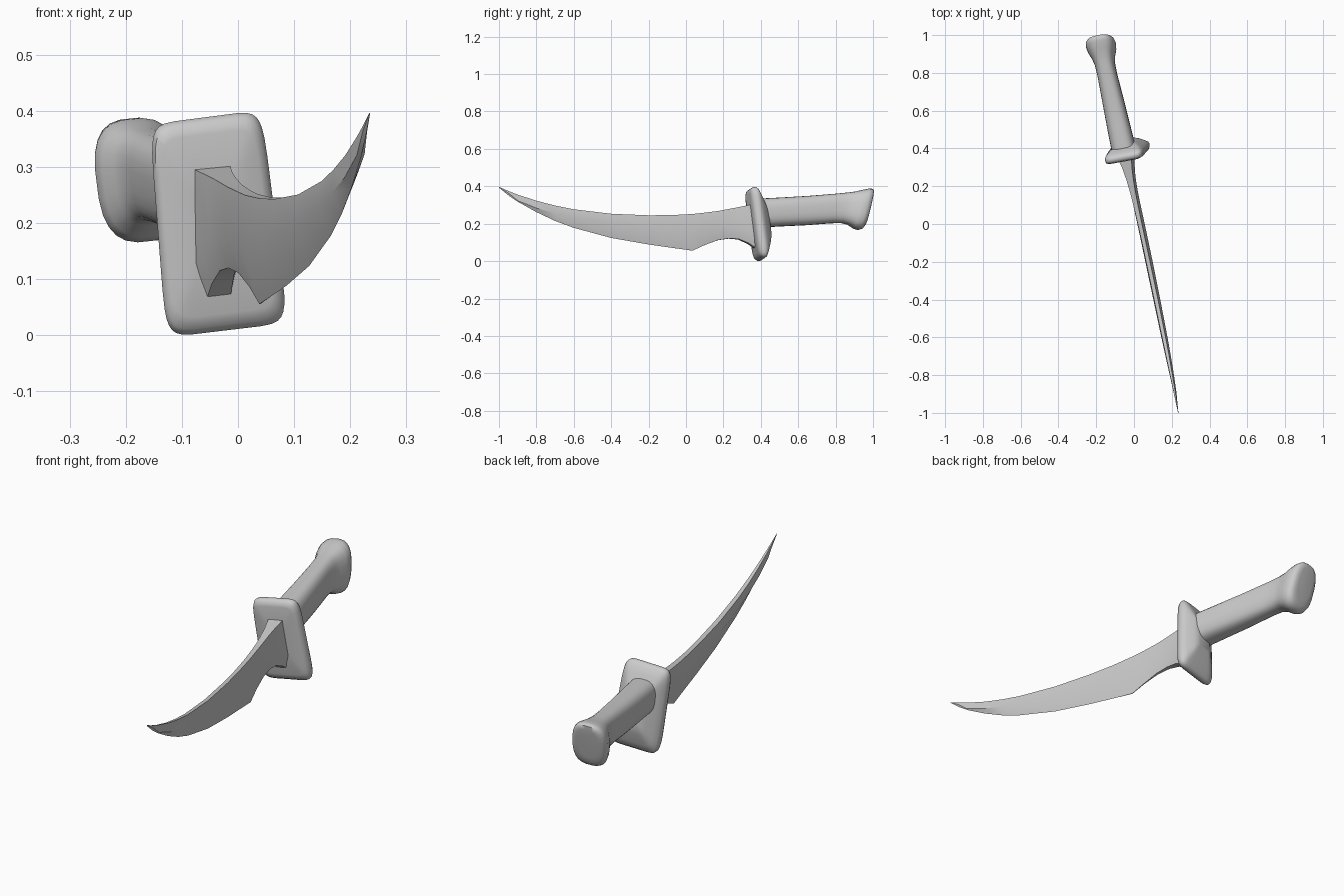
import bpy, bmesh, math
from mathutils import Vector

if "Cube" in bpy.data.objects:
    bpy.data.objects.remove(bpy.data.objects["Cube"])

steel = bpy.data.materials.new("grey")
steel.diffuse_color = (0.6, 0.6, 0.6, 1)
steel.use_nodes = True
steel.node_tree.nodes["Principled BSDF"].inputs["Base Color"].default_value = steel.diffuse_color


def place(y, z, t):
    """Side-profile point (y, z) with sideways offset t, in the tilted knife frame."""
    return Vector((0.035 - 0.215 * y - 0.08 * (z - 0.2) + 0.98 * t,
                   y + 0.21 * t, z + 0.1 * t))


def loft(name, rings, angle):
    """Skin closed rings of equal length and cap both ends."""
    bm = bmesh.new()
    vs = [[bm.verts.new(p) for p in r] for r in rings]
    n = len(vs[0])
    for a, b in zip(vs, vs[1:]):
        for i in range(n):
            j = (i + 1) % n
            bm.faces.new((a[i], a[j], b[j], b[i]))
    bm.faces.new(vs[0])
    bm.faces.new(vs[-1])
    bmesh.ops.remove_doubles(bm, verts=bm.verts, dist=1e-5)
    bmesh.ops.recalc_face_normals(bm, faces=bm.faces)
    me = bpy.data.meshes.new(name)
    bm.to_mesh(me)
    bm.free()
    me.materials.append(steel)
    ob = bpy.data.objects.new(name, me)
    bpy.context.collection.objects.link(ob)
    bpy.context.view_layer.objects.active = ob
    ob.select_set(True)
    bpy.ops.object.shade_smooth_by_angle(angle=math.radians(angle))
    ob.select_set(False)


def rounded(n, power):
    """Unit superellipse points."""
    out = []
    for i in range(n):
        a = 2 * math.pi * (i + 0.5) / n
        c, s = math.cos(a), math.sin(a)
        out.append((math.copysign(abs(c) ** (2 / power), c),
                    math.copysign(abs(s) ** (2 / power), s)))
    return out


# Blade stations: y, spine z, ridge z, edge z, half widths at spine, ridge, edge
blade = [
    (-1.00, .397, .395, .393, .000, .001, .000),
    (-0.95, .375, .350, .352, .002, .004, .000),
    (-0.90, .355, .322, .318, .004, .007, .000),
    (-0.80, .322, .282, .262, .006, .011, .000),
    (-0.70, .296, .255, .215, .008, .014, .000),
    (-0.60, .276, .235, .178, .009, .016, .000),
    (-0.40, .252, .203, .124, .010, .018, .000),
    (-0.20, .244, .181, .089, .010, .019, .000),
    (-0.08, .245, .174, .072, .010, .019, .000),
    (0.035, .251, .172, .056, .011, .019, .001),
    (0.10, .258, .174, .086, .012, .019, .002),
    (0.17, .267, .176, .112, .014, .020, .005),
    (0.23, .278, .177, .121, .018, .023, .009),
    (0.28, .287, .172, .117, .023, .028, .014),
    (0.33, .297, .155, .095, .031, .036, .019),
    (0.38, .305, .115, .062, .036, .041, .022),
]
rings = []
for i, (y, zs, zr, ze, ws, wr, we) in enumerate(blade):
    if i == 1:
        zr = (zs + ze) / 2
    rings.append([place(y, zs, -ws), place(y, zs, ws), place(y, zr, wr),
                  place(y, ze, we), place(y, ze, -we), place(y, zr, -wr)])
loft("blade", rings, 28)

# Guard: rounded four-cornered plate with a mound behind
corners = [Vector(c) for c in ((-.128, -.004), (.09, .022), (.042, .402), (-.158, .376))]


def guard_ring(scale, depth):
    ring = []
    for u, v in rounded(32, 8):
        u, v = (u * scale + 1) / 2, (v * scale + 1) / 2
        p = corners[0].lerp(corners[1], u).lerp(corners[3].lerp(corners[2], u), v)
        front = .353 + .2 * (p.x + .03) - .11 * (p.y - .2)
        ring.append(Vector((p.x, front + depth, p.y)))
    return ring


loft("guard", [guard_ring(*r) for r in (
    (.30, -.002), (.84, .0), (.95, .006), (1.0, .020), (1.0, .034),
    (.95, .046), (.80, .060), (.55, .080), (.35, .092))], 50)

# Handle with flared pommel: top y, bottom y, top z, bottom z, half width
handle = [
    (.400, .400, .334, .180, .063),
    (.500, .500, .339, .186, .061),
    (.650, .650, .348, .193, .056),
    (.800, .780, .360, .203, .051),
    (.860, .830, .366, .204, .052),
    (.900, .865, .371, .196, .060),
    (.935, .895, .379, .176, .073),
    (.970, .922, .386, .167, .079),
    (.990, .943, .387, .174, .074),
    (.999, .955, .381, .191, .060),
    (.998, .962, .365, .215, .042),
]
rings = []
for yt, yb, zt, zb, w in handle:
    ring = []
    for u, v in rounded(24, 2.8):
        f = (v + 1) / 2
        ring.append(place(yb + (yt - yb) * f, zb + (zt - zb) * f, u * w))
    rings.append(ring)
loft("handle", rings, 50)
